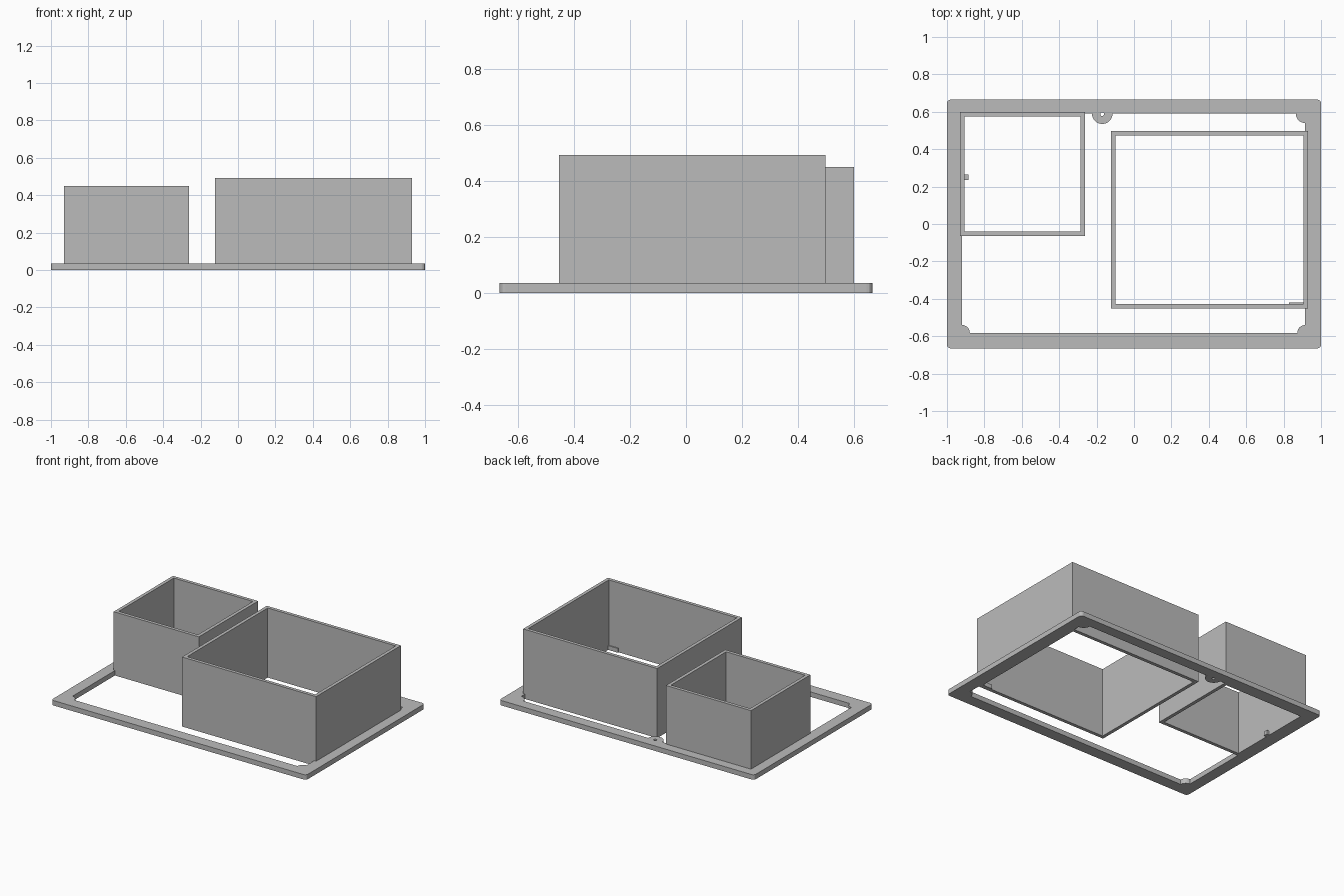
import bpy
import bmesh
from math import radians, cos, sin

cube = bpy.data.objects.get("Cube")
if cube:
    bpy.data.objects.remove(cube, do_unlink=True)

grey = bpy.data.materials.new("plain grey")
grey.use_nodes = True
colour = (0.5, 0.5, 0.5, 1)
grey.diffuse_color = colour
grey.node_tree.nodes["Principled BSDF"].inputs["Base Color"].default_value = colour


def arc(cx, cy, r, start, end, steps=8):
    angles = [radians(start + (end - start) * i / steps) for i in range(steps + 1)]
    return [(cx + r * cos(a), cy + r * sin(a)) for a in angles]


def plate(name, outlines, bottom, top):
    """Extrude flat outlines; outlines inside the first become holes."""
    curve = bpy.data.curves.new(name, "CURVE")
    curve.dimensions = "2D"
    curve.fill_mode = "BOTH"
    curve.extrude = (top - bottom) / 2
    for points in outlines:
        spline = curve.splines.new("POLY")
        spline.points.add(len(points) - 1)
        for point, (x, y) in zip(spline.points, points):
            point.co = (x, y, 0, 1)
        spline.use_cyclic_u = True
    temp = bpy.data.objects.new(name + " outline", curve)
    bpy.context.collection.objects.link(temp)
    bpy.context.view_layer.update()
    mesh = bpy.data.meshes.new_from_object(
        temp.evaluated_get(bpy.context.evaluated_depsgraph_get()))
    bpy.data.objects.remove(temp, do_unlink=True)
    bm = bmesh.new()
    bm.from_mesh(mesh)
    bmesh.ops.remove_doubles(bm, verts=bm.verts, dist=0.0001)
    bmesh.ops.recalc_face_normals(bm, faces=bm.faces)
    bmesh.ops.translate(bm, verts=bm.verts, vec=(0, 0, (top + bottom) / 2))
    for face in bm.faces:
        face.smooth = False
    bm.to_mesh(mesh)
    bm.free()
    mesh.name = name
    mesh.materials.clear()
    mesh.materials.append(grey)
    obj = bpy.data.objects.new(name, mesh)
    bpy.context.collection.objects.link(obj)
    return obj


def rectangle(x0, x1, y0, y1):
    return [(x0, y0), (x1, y0), (x1, y1), (x0, y1)]


def open_box(name, x0, x1, y0, y1, height, wall=0.024):
    plate(name, [rectangle(x0, x1, y0, y1),
                 rectangle(x0 + wall, x1 - wall, y0 + wall, y1 - wall)], 0, height)


# Base frame with rounded outer corners
W, D, R = 1.0, 0.665, 0.02
outer = (arc(W - R, D - R, R, 0, 90, 4) + arc(R - W, D - R, R, 90, 180, 4)
         + arc(R - W, R - D, R, 180, 270, 4) + arc(W - R, R - D, R, 270, 360, 4))

# Opening with bosses bulging in at three corners and the back edge
L, RT, F, B, boss = -0.92, 0.915, -0.582, 0.59, 0.042
opening = (arc(L, F, boss, 90, 0) + arc(RT, F, boss, 180, 90)
           + arc(RT, B, 0.05, 270, 180) + arc(-0.17, B, 0.055, 360, 180, 16)
           + [(L, B)])
screw_hole = arc(-0.17, 0.587, 0.01, 0, 330, 11)
plate("base_frame", [outer, opening, screw_hole], 0, 0.035)

# Two open sleeves
open_box("small_sleeve", -0.93, -0.262, -0.065, 0.6, 0.45)
open_box("large_sleeve", -0.122, 0.93, -0.453, 0.497, 0.493)

# Small locating tabs inside the sleeves
plate("small_sleeve_tab", [rectangle(-0.91, -0.886, 0.236, 0.264)], 0, 0.03)
plate("large_sleeve_tab", [rectangle(0.83, 0.907, -0.435, -0.421)], 0, 0.03)
